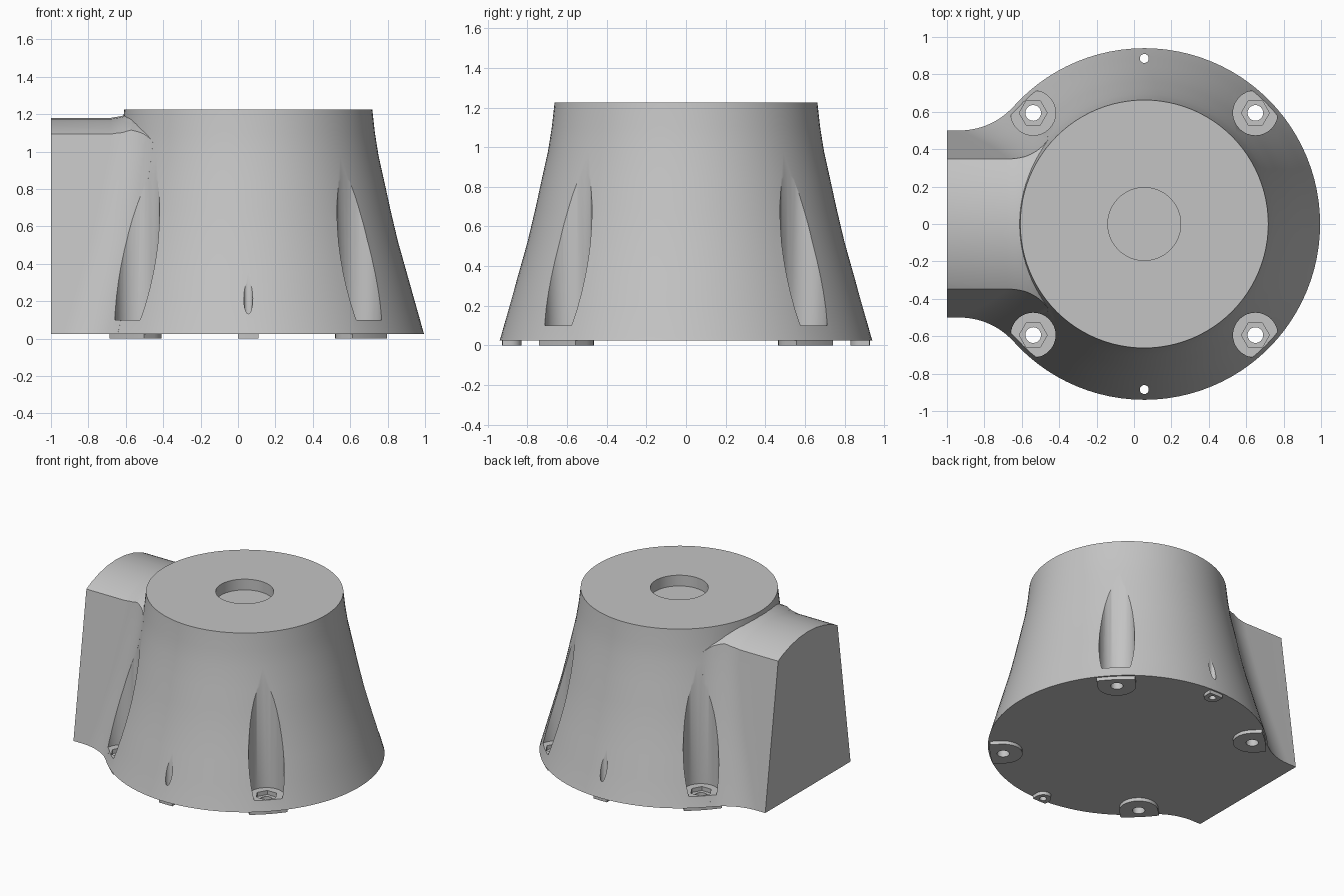
import bpy, bmesh
from math import sin, cos, pi, sqrt, atan2

if "Cube" in bpy.data.objects:
    bpy.data.objects.remove(bpy.data.objects["Cube"])

CX = 0.055          # axis of the round housing
BASE, TOP = 0.025, 1.225
PROFILE = [(0.94, BASE), (0.935, 0.04), (0.89, 0.2), (0.845, 0.36), (0.80, 0.52),
           (0.762, 0.68), (0.727, 0.84), (0.696, 0.98), (0.677, 1.1), (0.663, TOP)]

grey = bpy.data.materials.new("plain grey")
grey.use_nodes = True
grey.diffuse_color = (0.55, 0.55, 0.55, 1)
grey.node_tree.nodes["Principled BSDF"].inputs["Base Color"].default_value = (0.55, 0.55, 0.55, 1)


def loft(name, rings):
    """Closed solid through rings that all have the same number of points."""
    bm = bmesh.new()
    rows = [[bm.verts.new(p) for p in ring] for ring in rings]
    n = len(rows[0])
    for a, b in zip(rows, rows[1:]):
        for i in range(n):
            j = (i + 1) % n
            bm.faces.new((a[i], a[j], b[j], b[i]))
    bm.faces.new(rows[0])
    bm.faces.new(rows[-1])
    bmesh.ops.recalc_face_normals(bm, faces=bm.faces)
    mesh = bpy.data.meshes.new(name)
    bm.to_mesh(mesh)
    bm.free()
    mesh.materials.append(grey)
    obj = bpy.data.objects.new(name, mesh)
    bpy.context.collection.objects.link(obj)
    return obj


def lathe(name, profile, x=CX, y=0, n=96):
    return loft(name, [[(x + r * cos(2 * pi * i / n), y + r * sin(2 * pi * i / n), z)
                        for i in range(n)] for r, z in profile])


def combine(target, other, operation):
    mod = target.modifiers.new(operation, 'BOOLEAN')
    mod.object, mod.operation, mod.solver = other, operation, 'EXACT'
    bpy.ops.object.select_all(action='DESELECT')
    bpy.context.view_layer.objects.active = target
    target.select_set(True)
    bpy.ops.object.modifier_apply(modifier=mod.name)
    bpy.data.objects.remove(other)


def body_radius(z):
    for (r0, z0), (r1, z1) in zip(PROFILE, PROFILE[1:]):
        if z <= z1:
            return r0 + (r1 - r0) * (z - z0) / (z1 - z0)
    return PROFILE[-1][0]


def arm_outline(z):
    """Tapered arm whose sides sweep into the round housing with a fillet."""
    t = (z - BASE) / 1.09
    w, f, r = 0.5 - 0.155 * t, 0.39 - 0.09 * t, body_radius(z)
    dx = sqrt((r + f) ** 2 - (w + f) ** 2)
    end = atan2(-(w + f), dx)
    half = [(-1, w)]
    for i in range(15):
        a = -pi / 2 + (end + pi / 2) * i / 14
        half.append((max(-0.995, CX - dx + f * cos(a)), w + f + f * sin(a)))
    half.append((half[-1][0] + 0.03, half[-1][1] - 0.03))
    half.append((-0.1, 0.3))
    return [(x, y, z) for x, y in half] + [(x, -y, z) for x, y in reversed(half)]


def arch_section(x, crown):
    arc = [(x, y / 10, crown - 0.76 + sqrt(0.76 ** 2 - (y / 10) ** 2)) for y in range(-7, 8)]
    return [(x, -0.9, 0.4)] + [(x, -0.9, -0.2), (x, 0.9, -0.2)] + [(x, 0.9, 0.4)] + arc[::-1]


# round flared housing
housing = lathe("housing", PROFILE)

# side arm with an arched top
levels = [z for r, z in PROFILE[:-1]] + [1.16, 1.22, 1.26]
arm = loft("side_arm", [arm_outline(z) for z in levels])
arch = loft("arch_limit", [arch_section(x, c) for x, c in
                           ((-1.1, 1.18), (-0.68, 1.18), (-0.62, 1.19), (-0.57, 1.21), (0, 1.21))])
combine(arm, arch, 'INTERSECT')
combine(housing, arm, 'UNION')


# foot pads: rounded inside, following the rim outside
def foot(angle, dist, r):
    rim, n = 0.928, 16
    pts = [(dist - r * sin(pi * i / n), r * cos(pi * i / n)) for i in range(n + 1)]
    pts += [(sqrt(rim ** 2 - y * y), y) for y in (-r + 2 * r * i / n for i in range(n + 1))]
    ca, sa = cos(angle), sin(angle)
    return loft("foot", [[(CX + x * ca - y * sa, x * sa + y * ca, z) for x, y in pts]
                         for z in (0, 0.05)])


screws = [(pi / 4 + k * pi / 2, 0.84) for k in range(4)]
pins = [(pi / 2, 0.885), (-pi / 2, 0.885)]
for angle, dist in screws:
    combine(housing, foot(angle, dist, 0.13), 'UNION')
for angle, dist in pins:
    combine(housing, foot(angle, dist, 0.055), 'UNION')

# screw pockets, hexagon seats and through holes
for angle, dist in screws:
    x, y = CX + dist * cos(angle), dist * sin(angle)
    for r, z, n in ((0.12, 0.1, 32), (0.075, 0.07, 6), (0.042, -0.1, 24)):
        top = 1.1 if n == 32 else 0.3
        combine(housing, lathe("cutter", [(r, z), (r, top)], x, y, n), 'DIFFERENCE')

# small pin holes at front and back
for angle, dist in pins:
    combine(housing, lathe("cutter", [(0.024, -0.1), (0.024, 0.6)],
                           CX + dist * cos(angle), dist * sin(angle), 20), 'DIFFERENCE')

# shallow round recess in the top
combine(housing, lathe("cutter", [(0.195, TOP - 0.08), (0.195, 1.4)], n=48), 'DIFFERENCE')

housing.select_set(True)
bpy.context.view_layer.objects.active = housing
bpy.ops.object.shade_smooth_by_angle(angle=0.5)
